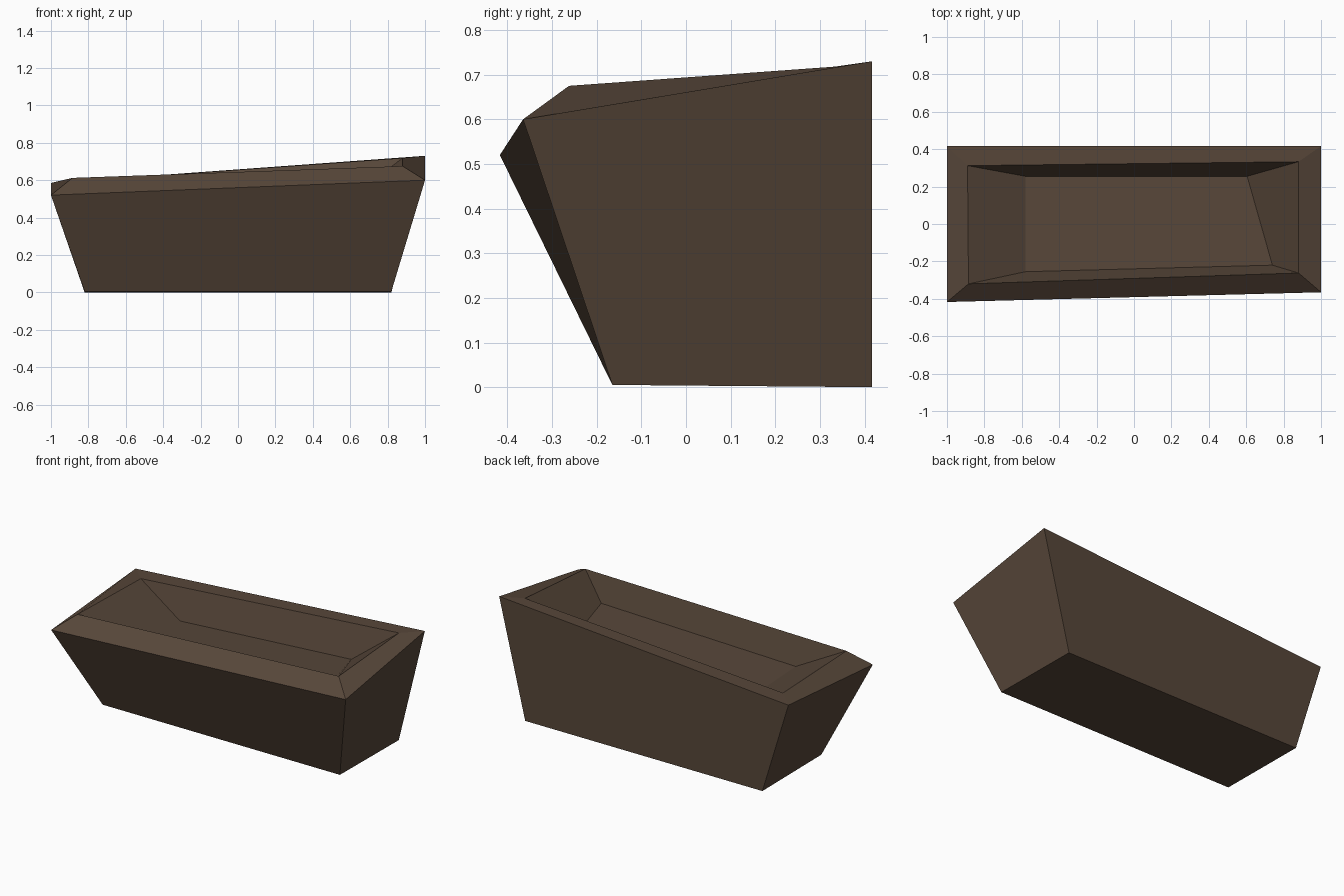
import bpy
import bmesh

if "Cube" in bpy.data.objects:
    bpy.data.objects.remove(bpy.data.objects["Cube"])

# One flat colour: dark wood
wood = bpy.data.materials.new("dark wood")
wood.diffuse_color = (0.095, 0.062, 0.041, 1)
wood.use_nodes = True
wood.node_tree.nodes["Principled BSDF"].inputs["Base Color"].default_value = wood.diffuse_color

# Cross-section loops from base up, over the rim and down into the hollow
# corner order: front left, front right, back right, back left
loops = [
    [(-.82, -.165, .005), (.82, -.165, .005), (.82, .417, 0), (-.82, .417, 0)],          # base
    [(-1, -.417, .52), (1, -.365, .60), (1, .417, .73), (-1, .417, .585)],               # outer rim
    [(-.885, -.32, .612), (.88, -.262, .675), (.88, .333, .718), (-.89, .312, .592)],    # inner rim
    [(-.58, -.255, .458), (.74, -.22, .513), (.605, .255, .509), (-.58, .255, .432)],    # hollow floor
]

bm = bmesh.new()
rings = [[bm.verts.new(p) for p in loop] for loop in loops]

# Bridge each loop to the next
for low, high in zip(rings, rings[1:]):
    for i in range(4):
        j = (i + 1) % 4
        bm.faces.new((low[i], low[j], high[j], high[i]))

# Cap the base and the hollow floor
bm.faces.new(rings[0][::-1])
bm.faces.new(rings[-1])
bmesh.ops.recalc_face_normals(bm, faces=bm.faces[:])

mesh = bpy.data.meshes.new("trough")
bm.to_mesh(mesh)
bm.free()
mesh.materials.append(wood)
trough = bpy.data.objects.new("trough", mesh)
bpy.context.collection.objects.link(trough)
